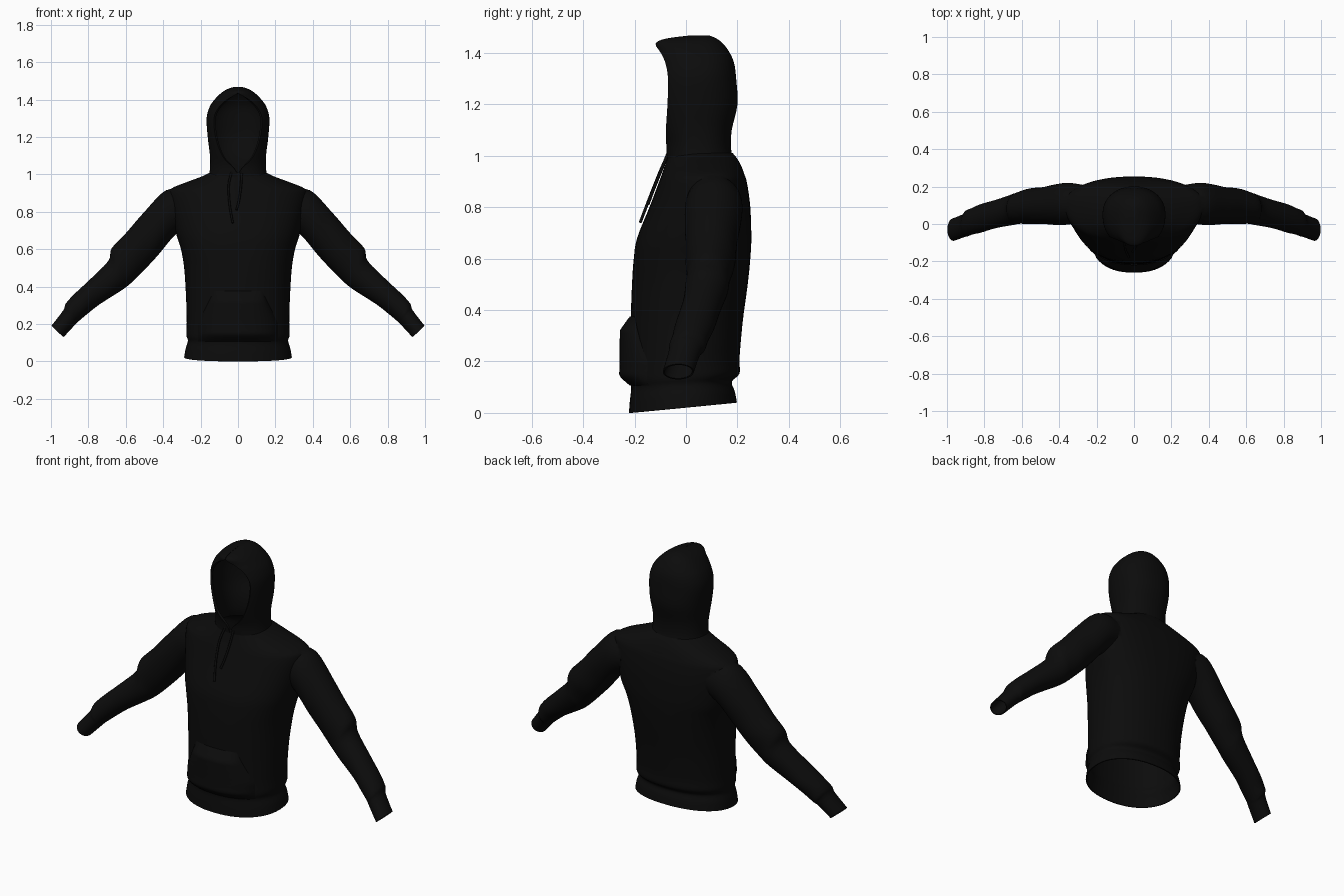
import bpy, bmesh, math
from mathutils import Vector

if "Cube" in bpy.data.objects:
    bpy.data.objects.remove(bpy.data.objects["Cube"])

black = bpy.data.materials.new("black_cotton")
black.diffuse_color = (0.0035, 0.0035, 0.0035, 1)
black.use_nodes = True
black.node_tree.nodes["Principled BSDF"].inputs["Base Color"].default_value = black.diffuse_color


def resample(rows, k):
    """Smooth Catmull-Rom interpolation between rows of numbers."""
    out = []
    for i in range(len(rows) - 1):
        p0, p1 = rows[max(i - 1, 0)], rows[i]
        p2, p3 = rows[i + 1], rows[min(i + 2, len(rows) - 1)]
        for j in range(k):
            t = j / k
            out.append([0.5 * (2 * b + (c - a) * t + (2 * a - 5 * b + 4 * c - d) * t * t
                               + (3 * b - a - 3 * c + d) * t ** 3)
                        for a, b, c, d in zip(p0, p1, p2, p3)])
    out.append(list(rows[-1]))
    return out


def loft(name, rings, closed=True, cap_start=False, cap_end=False):
    bm = bmesh.new()
    vs = [[bm.verts.new(p) for p in r] for r in rings]
    n = len(rings[0])
    for a, b in zip(vs, vs[1:]):
        for i in range(n if closed else n - 1):
            j = (i + 1) % n
            bm.faces.new((a[i], a[j], b[j], b[i]))
    if cap_start:
        bm.faces.new(vs[0])
    if cap_end:
        bm.faces.new(vs[-1])
    bmesh.ops.recalc_face_normals(bm, faces=bm.faces)
    me = bpy.data.meshes.new(name)
    bm.to_mesh(me)
    bm.free()
    ob = bpy.data.objects.new(name, me)
    bpy.context.collection.objects.link(ob)
    me.materials.append(black)
    return ob


def activate(ob):
    bpy.ops.object.select_all(action='DESELECT')
    ob.select_set(True)
    bpy.context.view_layer.objects.active = ob


def smooth(ob, angle=45):
    activate(ob)
    bpy.ops.object.shade_smooth_by_angle(angle=math.radians(angle))


def thicken(ob, t):
    m = ob.modifiers.new("cloth", 'SOLIDIFY')
    m.thickness, m.offset = t, -1
    activate(ob)
    bpy.ops.object.modifier_apply(modifier=m.name)


def spow(v, e):
    return math.copysign(abs(v) ** e, v)


N = 64
# Torso rows: z, half width, front y, back y, y of widest point, roundness
torso_rows = resample([
    (0.0, 0.288, -0.222, 0.198, 0.0, 2.2), (0.05, 0.28, -0.218, 0.19, 0.0, 2.2),
    (0.095, 0.268, -0.213, 0.178, 0.0, 2.2), (0.13, 0.276, -0.218, 0.208, 0.0, 2.2),
    (0.2, 0.274, -0.216, 0.208, 0.0, 2.2), (0.35, 0.278, -0.215, 0.22, 0.01, 2.2),
    (0.5, 0.288, -0.21, 0.24, 0.03, 2.3), (0.6, 0.305, -0.203, 0.25, 0.05, 2.4),
    (0.68, 0.33, -0.19, 0.254, 0.08, 2.4), (0.8, 0.355, -0.142, 0.25, 0.1, 2.4),
    (0.89, 0.37, -0.108, 0.238, 0.11, 2.3), (0.925, 0.355, -0.095, 0.228, 0.11, 2.2),
    (0.96, 0.27, -0.083, 0.215, 0.1, 2.1), (0.99, 0.19, -0.073, 0.198, 0.08, 2.1),
    (1.01, 0.15, -0.068, 0.182, 0.06, 2.1)], 4)


def hem_tilt(y, z):
    return z + 0.095 * (y + 0.222) * max(0, 1 - z / 0.3)


def torso_ring(row):
    z, hx, y0, y1, yc, n = row
    pts = []
    for i in range(N):
        a = 2 * math.pi * i / N
        s, c = spow(math.sin(a), 2 / n), spow(math.cos(a), 2 / n)
        y = yc - c * (yc - y0 if c > 0 else y1 - yc)
        pts.append((hx * s, y, hem_tilt(y, z)))
    return pts


def front_y(x, z):
    row = min(torso_rows, key=lambda r: abs(r[0] - z))
    _, hx, y0, _, yc, n = row
    return yc - (yc - y0) * max(0, 1 - abs(x / hx) ** n) ** (1 / n)


# Torso and sleeves fused into one garment
body = loft("body_and_sleeves", [torso_ring(r) for r in torso_rows], True, True, True)

# Sleeve rows: top x, top z, bottom x, bottom z, centre y, half depth
sleeve_rows = resample([
    (0.28, 0.915, 0.27, 0.72, 0.11, 0.1), (0.385, 0.915, 0.34, 0.672, 0.108, 0.112),
    (0.5, 0.8, 0.43, 0.565, 0.1, 0.103), (0.6, 0.685, 0.5, 0.49, 0.095, 0.094),
    (0.675, 0.605, 0.56, 0.43, 0.085, 0.086), (0.695, 0.535, 0.615, 0.385, 0.075, 0.08),
    (0.8, 0.43, 0.74, 0.305, 0.045, 0.076), (0.875, 0.36, 0.81, 0.25, 0.022, 0.073),
    (0.92, 0.31, 0.855, 0.212, 0.006, 0.07), (0.935, 0.272, 0.872, 0.195, -0.006, 0.062),
    (0.998, 0.19, 0.932, 0.13, -0.03, 0.06)], 4)
for side in (-1, 1):
    rings = []
    for k, (tx, tz, bx, bz, yc, yh) in enumerate(sleeve_rows):
        ring = []
        for i in range(40):
            a = 2 * math.pi * i / 40
            fold = 1 + (0.025 * math.sin(k * 0.9 + 2 * a) * math.sin(a) ** 2 if 6 < k < 34 else 0)
            c, s = 0.5 * math.cos(a), math.sin(a) * fold
            ring.append((side * ((tx + bx) / 2 + (tx - bx) * c), yc + yh * s,
                         (tz + bz) / 2 + (tz - bz) * c))
        rings.append(ring)
    sleeve = loft("sleeve", rings, True, True, True)
    m = body.modifiers.new("join", 'BOOLEAN')
    m.operation, m.solver, m.object = 'UNION', 'EXACT', sleeve
    activate(body)
    bpy.ops.object.modifier_apply(modifier=m.name)
    bpy.data.objects.remove(sleeve)

# Open the neck, hem and cuffs
bm = bmesh.new()
bm.from_mesh(body.data)
bmesh.ops.delete(bm, geom=[f for f in bm.faces if len(f.verts) > 25], context='FACES')
bm.to_mesh(body.data)
bm.free()
thicken(body, 0.006)
smooth(body, 50)

# Hood rows: z, half width, front y, back y, opening half angle
hood_rows = resample([
    (0.985, 0.158, -0.073, 0.185, 0), (1.03, 0.15, -0.076, 0.175, 6),
    (1.1, 0.15, -0.078, 0.178, 32), (1.2, 0.162, -0.072, 0.2, 46),
    (1.3, 0.168, -0.07, 0.195, 48), (1.36, 0.152, -0.08, 0.187, 40),
    (1.4, 0.125, -0.098, 0.17, 26), (1.435, 0.09, -0.118, 0.145, 0),
    (1.455, 0.058, -0.08, 0.12, 0), (1.468, 0.02, 0.02, 0.09, 0)], 4)
rings = []
for z, hx, yf, yb, gap in hood_rows:
    g = math.radians(max(gap, 0.5))
    e, yc = 2 / 2.2, 0.05
    ry = (yc - yf) / math.cos(g) ** e
    ring = []
    for i in range(N + 1):
        a = g + (2 * math.pi - 2 * g) * i / N
        s, c = spow(math.sin(a), e), spow(math.cos(a), e)
        ring.append((hx * s, yc - c * (ry if c > 0 else yb - yc), z))
    rings.append(ring)
hood = loft("hood", rings, False, False, True)
thicken(hood, 0.012)
smooth(hood, 60)

# Front pouch pocket with slanted hand openings
rings = []
for j in range(25):
    v = j / 24
    z = 0.105 + 0.27 * v
    w = 0.215 - 0.085 * max(0, (v - 0.35) / 0.65)
    ring = []
    for i in range(33):
        u = -1 + i / 16
        puff = 0.004 + 0.038 * min(1, 7 * v, 5 * (1 - v)) * (1 - u ** 4) ** 0.5
        ring.append((u * w, front_y(u * w, z) - puff, hem_tilt(-0.2, z)))
    rings.append(ring)
pocket = loft("front_pocket", rings, False)
smooth(pocket, 60)


# Drawstrings
def cord(name, pts):
    cu = bpy.data.curves.new(name, 'CURVE')
    cu.dimensions = '3D'
    cu.bevel_depth, cu.bevel_resolution, cu.use_fill_caps = 0.006, 2, True
    sp = cu.splines.new('POLY')
    pts = resample(pts, 5)
    sp.points.add(len(pts) - 1)
    for p, co in zip(sp.points, pts):
        p.co = (*co, 1)
    cu.materials.append(black)
    ob = bpy.data.objects.new(name, cu)
    bpy.context.collection.objects.link(ob)
    activate(ob)
    bpy.ops.object.convert(target='MESH')
    smooth(bpy.context.view_layer.objects.active, 60)


cord("drawstring_long", [(-0.035, -0.068, 1.01), (-0.05, -0.1, 0.94),
                         (-0.045, -0.14, 0.84), (-0.028, -0.178, 0.74)])
cord("drawstring_short", [(0.02, -0.07, 1.01), (0.016, -0.098, 0.94),
                          (0.005, -0.13, 0.86), (-0.008, -0.148, 0.81)])
